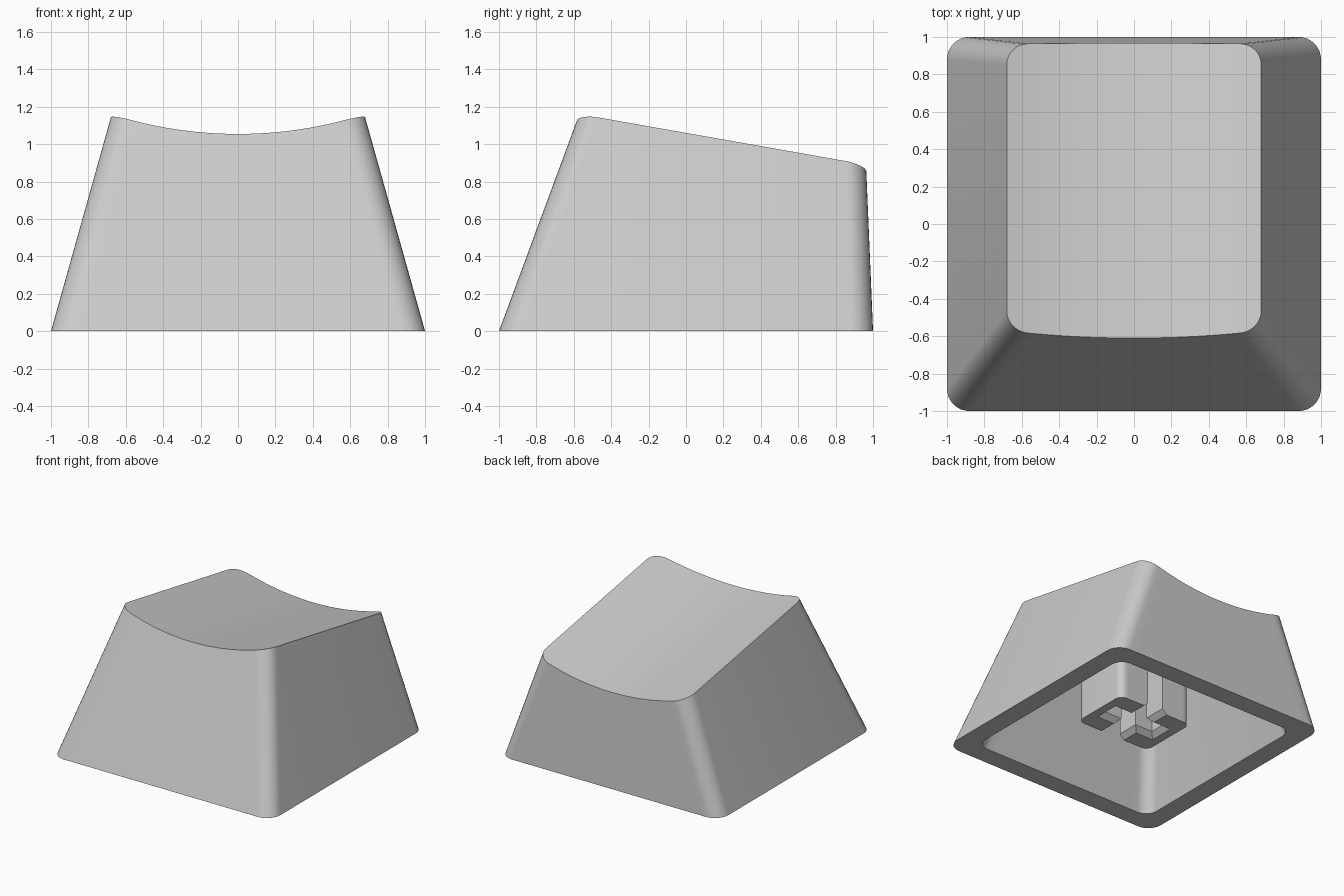
import bpy, bmesh, math

if "Cube" in bpy.data.objects:
    bpy.data.objects.remove(bpy.data.objects["Cube"])

plastic = bpy.data.materials.new("grey_plastic")
plastic.diffuse_color = (0.6, 0.6, 0.6, 1)
plastic.use_nodes = True
plastic.node_tree.nodes["Principled BSDF"].inputs["Base Color"].default_value = plastic.diffuse_color

ARC, STRAIGHT = 8, 24      # segments per corner and along the front edge


def half_outline(hx, r):
    """x position and inset from the edge, left to right along one side."""
    pts = []
    for i in range(ARC + 1):
        a = math.pi / 2 * i / ARC
        pts.append((-hx + r * (1 - math.cos(a)), r * (1 - math.sin(a))))
    w = hx - r
    pts += [(-w + 2 * w * i / STRAIGHT, 0) for i in range(1, STRAIGHT)]
    return pts + [(-x, d) for x, d in reversed(pts[:ARC + 1])]


def ring(bm, hx, r, front, back, height):
    """Rounded rectangle on a height surface; front/back edges move with z."""
    rows = []
    for edge, sign in ((front, 1), (back, -1)):
        row = []
        for x, d in half_outline(hx, r):
            z = height(x, 0)
            for _ in range(8):
                y = edge(z) + sign * d
                z = height(x, y)
            row.append(bm.verts.new((x, y, z)))
        rows.append(row)
    return rows


def bridge(bm, a, b):
    la, lb = (r[0] + r[1][::-1] for r in (a, b))
    for i in range(len(la)):
        j = (i + 1) % len(la)
        bm.faces.new((la[i], la[j], lb[j], lb[i]))


def cap(bm, rows):
    f, b = rows
    for i in range(len(f) - 1):
        bm.faces.new((f[i], f[i + 1], b[i + 1], b[i]))


def finish(name, bm, smooth=True):
    bmesh.ops.recalc_face_normals(bm, faces=bm.faces)
    me = bpy.data.meshes.new(name)
    bm.to_mesh(me)
    bm.free()
    me.materials.append(plastic)
    ob = bpy.data.objects.new(name, me)
    bpy.context.collection.objects.link(ob)
    if smooth:
        bpy.ops.object.select_all(action='DESELECT')
        ob.select_set(True)
        bpy.context.view_layer.objects.active = ob
        bpy.ops.object.shade_smooth_by_angle(angle=math.radians(30))
    return ob


# Surfaces: tilted cylindrical dish, flat tilted ceiling, flat base
TILT, R = math.tan(math.radians(10)), 2.1
def dish(x, y):
    return 1.06 - TILT * y + math.sqrt(R * R - 0.68 ** 2) - math.sqrt(R * R - x * x)
def ceiling(x, y):
    return 0.78 - TILT * y
def flat(z):
    return lambda x, y: z

# Hollow cap shell: outer walls, dished top, rim, inner walls, ceiling
bm = bmesh.new()
front, back = lambda z: -1 + 0.37 * z, lambda z: 1 - 0.042 * z
in_front, in_back = lambda z: -0.84 + 0.37 * z, lambda z: 0.84 - 0.042 * z
base = ring(bm, 1.0, 0.12, front, back, flat(0))
top = ring(bm, 0.68, 0.11, front, back, dish)
inner = ring(bm, 0.84, 0.1, in_front, in_back, flat(0))
roof = ring(bm, 0.6, 0.1, in_front, in_back, ceiling)
bridge(bm, base, top)
bridge(bm, base, inner)
bridge(bm, inner, roof)
cap(bm, top)
cap(bm, roof)
finish("keycap_shell", bm)

# Stem post under the ceiling
bm = bmesh.new()
sf, sb = lambda z: -0.25, lambda z: 0.25
low = ring(bm, 0.34, 0.06, sf, sb, flat(0.13))
high = ring(bm, 0.34, 0.06, sf, sb, flat(0.85))
bridge(bm, low, high)
for rows in (low, high):
    bm.faces.new(rows[0] + rows[1][::-1])
stem = finish("stem", bm)


def cut(name, low, high, z0, z1):
    """Hidden tapered box subtracted from the stem."""
    bm = bmesh.new()
    bmesh.ops.create_cube(bm, size=2)
    for v in bm.verts:
        h, z = (high, z1) if v.co.z > 0 else (low, z0)
        v.co = (v.co.x * h[0], v.co.y * h[1], z)
    ob = finish(name, bm, False)
    ob.hide_render = True
    ob.hide_set(True)
    mod = stem.modifiers.new(name, 'BOOLEAN')
    mod.operation, mod.solver, mod.object = 'DIFFERENCE', 'EXACT', ob


# Cross socket with chamfered mouth; the y slot runs right through
cut("slot_across", (0.23, 0.065), (0.23, 0.065), 0.05, 0.62)
cut("slot_through", (0.07, 0.4), (0.07, 0.4), 0.04, 0.62)
cut("mouth_across", (0.29, 0.125), (0.225, 0.06), 0.11, 0.175)
cut("mouth_through", (0.13, 0.42), (0.065, 0.42), 0.11, 0.175)
